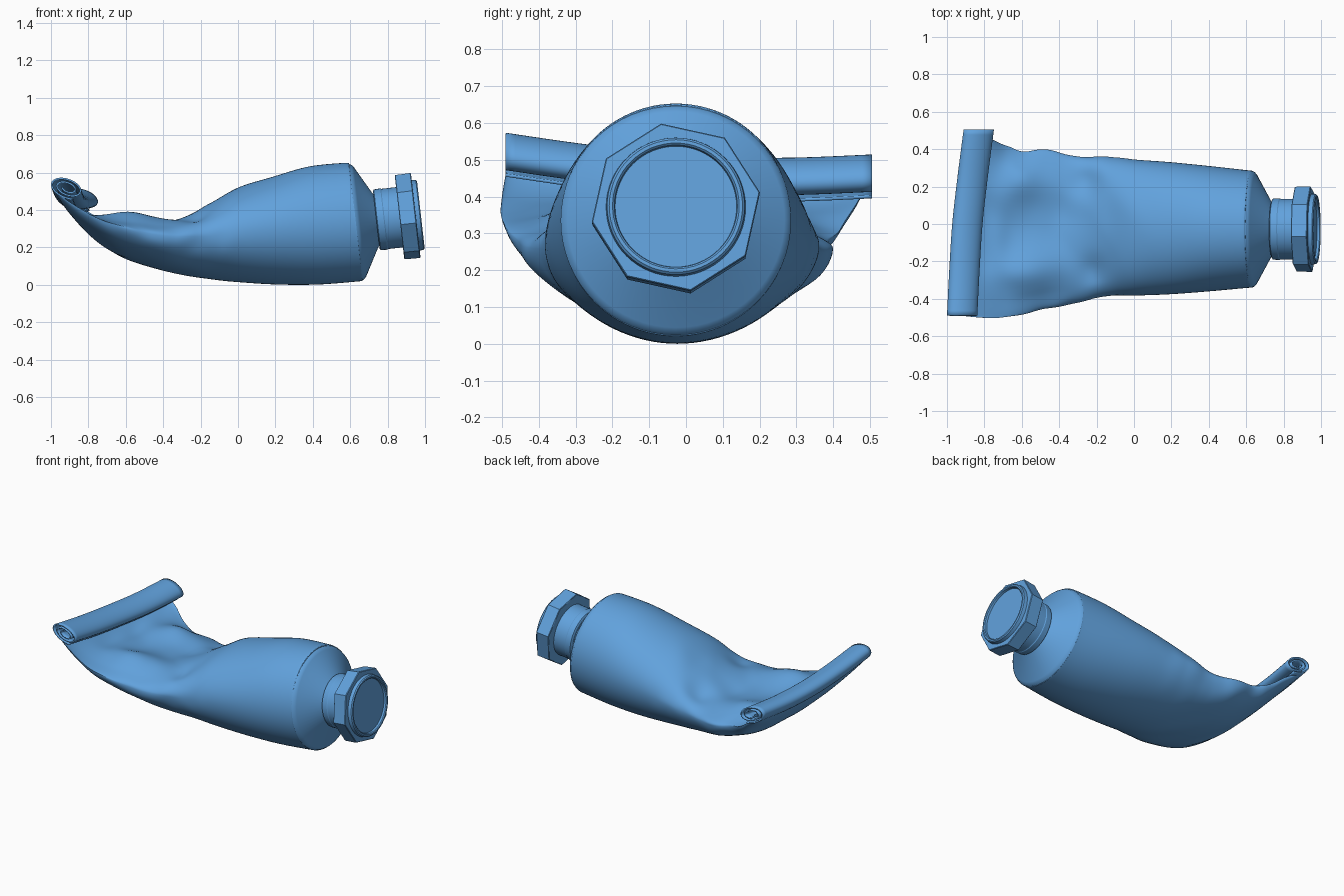
import bpy, bmesh, math
from mathutils import Matrix, Vector, noise

if "Cube" in bpy.data.objects:
    bpy.data.objects.remove(bpy.data.objects["Cube"])

TILT = math.radians(6.5)
FRAME = Matrix.Translation((0.63, -0.0275, 0.335)) @ Matrix.Rotation(-TILT, 4, 'Y')
BLUE = bpy.data.materials.new("blue_paint")
BLUE.diffuse_color = (0.12, 0.36, 0.72, 1)
BLUE.use_nodes = True
BLUE.node_tree.nodes["Principled BSDF"].inputs["Base Color"].default_value = BLUE.diffuse_color


def loft(name, rings, closed=True, caps=False, angle=30):
    """Skin a list of equal-length point rings."""
    bm = bmesh.new()
    vs = [[bm.verts.new(p) for p in r] for r in rings]
    n = len(rings[0])
    for a, b in zip(vs, vs[1:]):
        for j in range(n if closed else n - 1):
            k = (j + 1) % n
            bm.faces.new((a[j], a[k], b[k], b[j]))
    if caps:
        bm.faces.new(vs[0])
        bm.faces.new(vs[-1])
    bmesh.ops.recalc_face_normals(bm, faces=bm.faces)
    me = bpy.data.meshes.new(name)
    bm.to_mesh(me)
    bm.free()
    me.materials.append(BLUE)
    ob = bpy.data.objects.new(name, me)
    bpy.context.collection.objects.link(ob)
    bpy.ops.object.select_all(action='DESELECT')
    ob.select_set(True)
    bpy.context.view_layer.objects.active = ob
    bpy.ops.object.shade_smooth_by_angle(angle=math.radians(angle))
    return ob


def lathe(name, profile, n=64, phase=0.0):
    """Turn an (axial, radius) profile about the tilted nozzle axis."""
    rings = []
    for s, r in profile:
        rings.append([FRAME @ Vector((s, r * math.cos(phase + 2 * math.pi * j / n),
                                      r * math.sin(phase + 2 * math.pi * j / n)))
                      for j in range(n)])
    return loft(name, rings, caps=True)


def spline(rows, i, f):
    """Catmull-Rom interpolation between table rows."""
    p = [rows[min(max(i + k, 0), len(rows) - 1)] for k in (-1, 0, 1, 2)]
    return [0.5 * (2 * b + (c - a) * f + (2 * a - 5 * b + 4 * c - d) * f * f
                   + (3 * b - a - 3 * c + d) * f ** 3) for a, b, c, d in zip(*p)]


def smooth(v, lo, hi):
    t = min(max((v - lo) / (hi - lo), 0), 1)
    return t * t * (3 - 2 * t)


# Squeezed body: x, y left, y right, edge z left, edge z right, bottom z, top z
stations = [
    (-0.93, -0.485, 0.49, 0.50, 0.445, 0.43, 0.45),
    (-0.88, -0.49, 0.48, 0.46, 0.41, 0.362, 0.395),
    (-0.80, -0.50, 0.455, 0.405, 0.37, 0.275, 0.35),
    (-0.70, -0.50, 0.42, 0.345, 0.31, 0.195, 0.325),
    (-0.60, -0.485, 0.39, 0.31, 0.28, 0.14, 0.325),
    (-0.45, -0.45, 0.395, 0.27, 0.25, 0.09, 0.335),
    (-0.30, -0.42, 0.36, 0.26, 0.25, 0.055, 0.36),
    (-0.15, -0.385, 0.36, 0.26, 0.27, 0.032, 0.435),
    (0.00, -0.383, 0.345, 0.28, 0.285, 0.015, 0.52),
    (0.20, -0.375, 0.33, 0.30, 0.30, 0.002, 0.58),
    (0.40, -0.36, 0.31, 0.317, 0.317, 0.002, 0.632),
    (0.60, -0.342, 0.288, 0.335, 0.335, 0.018, 0.652),
    (0.63, -0.34, 0.285, 0.335, 0.335, 0.022, 0.648),
]
# Creases on the upper side: x, y, size x, size y, height
bumps = [(-0.62, 0.22, 0.13, 0.12, 0.06), (-0.58, -0.26, 0.18, 0.12, 0.06),
         (-0.40, 0.03, 0.08, 0.14, -0.02), (-0.22, -0.25, 0.07, 0.08, -0.025),
         (-0.25, 0.22, 0.08, 0.07, -0.02), (-0.72, -0.05, 0.07, 0.20, 0.02)]
N, STEPS = 96, 9
rings = []
for i in range(len(stations) - 1):
    for k in range(STEPS + (i == len(stations) - 2)):
        x0, yl, yr, zl, zr, zb, zt = spline(stations, i, k / STEPS)
        mid = (zl + zr) / 2
        wrinkle = smooth(-x0, -0.15, 0.25) * (1 - smooth(-x0, 0.75, 0.9))
        ring = []
        for j in range(N):
            t = 2 * math.pi * j / N
            c, s = math.cos(t), math.sin(t)
            y = (yl + yr) / 2 + c * (yr - yl) / 2
            z = zl + (zr - zl) * (c + 1) / 2 + abs(s) * ((zt if s > 0 else zb) - mid)
            if s > 0:
                z += min(1, s * 1.5) * sum(
                    h * math.exp(-((x0 - bx) / sx) ** 2 - ((y - by) / sy) ** 2)
                    for bx, by, sx, sy, h in bumps)
            nz = noise.noise(Vector((x0 * 5 + y * 3, y * 4, 2 + s)))
            z += 0.015 * wrinkle * nz * (s if s > 0 else 0.4 * s)
            y += 0.008 * wrinkle * c * noise.noise(Vector((x0 * 9, s * 2, c * 2)))
            x = x0 + 0.09 * y * smooth(-x0, 0.5, 0.9)
            x -= math.tan(TILT) * (z - 0.335) * smooth(x0, 0.0, 0.6)
            ring.append((x, y, z))
        rings.append(ring)
loft("tube_body", rings, caps=True, angle=60)

# Rolled tail: spiral strip swept along y (y, centre x, centre z)
path = [(-0.49, -0.912, 0.518), (-0.25, -0.900, 0.484), (0.0, -0.884, 0.460),
        (0.25, -0.856, 0.450), (0.505, -0.823, 0.459)]
rings = []
rot = math.radians(-20)
for i in range(4):
    for k in range(6 + (i == 3)):
        y, cx, cz = spline(path, i, k / 6)
        ring = []
        for j in range(91):
            f = j / 90
            a = math.radians(-60 - 830 * f)
            g = 1 - 0.7 * f
            u, v = 0.096 * g * math.cos(a), 0.053 * g * math.sin(a)
            ring.append((cx + u * math.cos(rot) - v * math.sin(rot), y,
                         cz + u * math.sin(rot) + v * math.cos(rot)))
        rings.append(ring)
roll = loft("rolled_tail", rings, closed=False, angle=40)
mod = roll.modifiers.new("thickness", 'SOLIDIFY')
mod.thickness = 0.009
mod.offset = 0

# Shoulder cone and neck
lathe("shoulder", [(-0.01, 0.312), (0.0, 0.313), (0.012, 0.307), (0.022, 0.295),
                   (0.105, 0.145), (0.115, 0.135), (0.135, 0.135)])
lathe("neck", [(0.11, 0.155), (0.115, 0.163), (0.15, 0.165), (0.155, 0.162),
               (0.25, 0.162)])

# Eight-sided cap with a raised round rim
lathe("cap", [(0.235, 0.15), (0.235, 0.226), (0.238, 0.23), (0.318, 0.232),
              (0.322, 0.229), (0.324, 0.12)], n=8, phase=math.radians(100))
lathe("cap_rim", [(0.318, 0.19), (0.328, 0.189), (0.344, 0.187), (0.350, 0.181),
                  (0.350, 0.172), (0.345, 0.167), (0.332, 0.165), (0.332, 0.05)])
